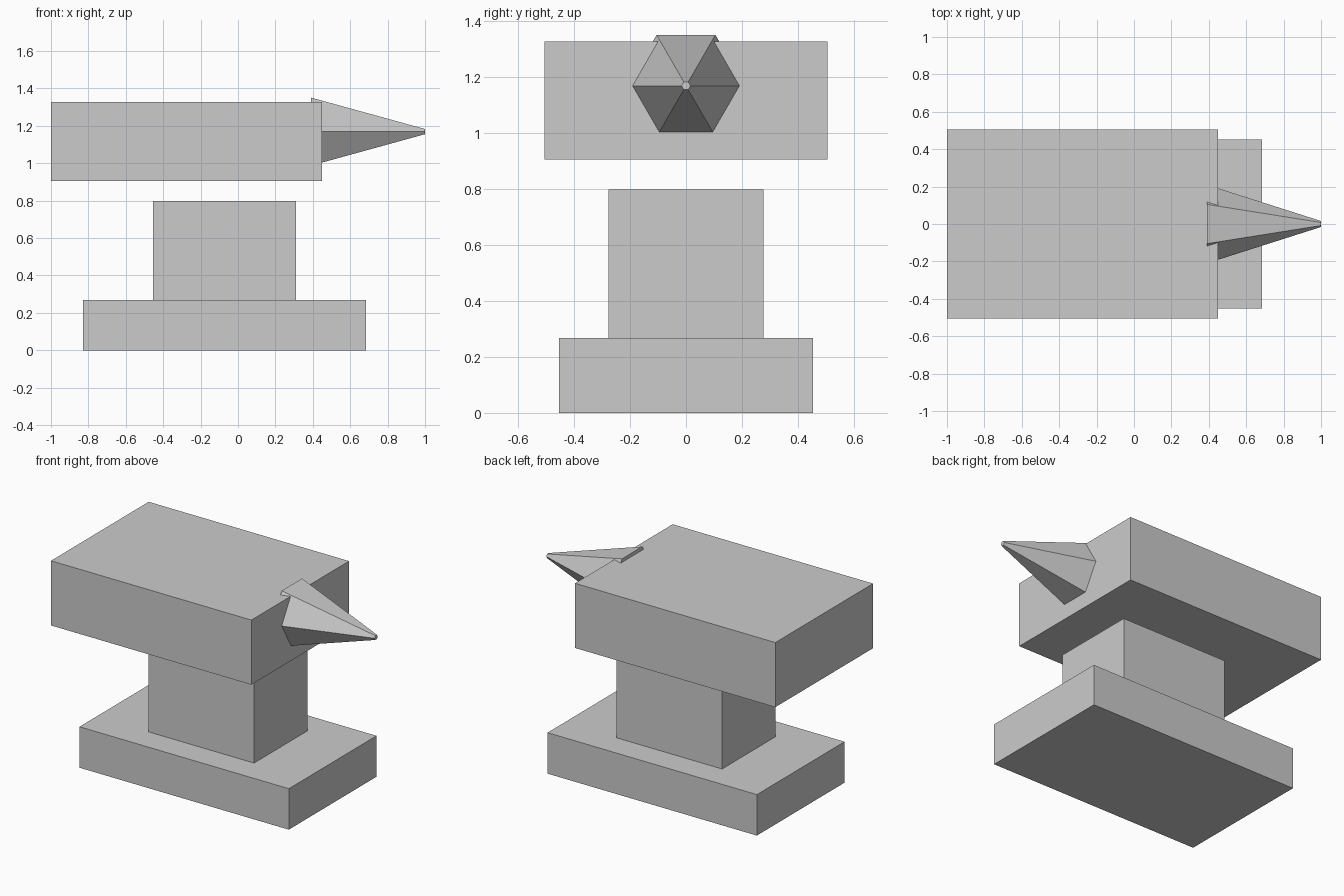
import bpy
import math

if "Cube" in bpy.data.objects:
    bpy.data.objects.remove(bpy.data.objects["Cube"])


def block(name, lo, hi):
    """Box spanning two opposite corners."""
    centre = [(a + b) / 2 for a, b in zip(lo, hi)]
    bpy.ops.mesh.primitive_cube_add(size=1, location=centre)
    ob = bpy.context.object
    ob.name = name
    ob.scale = [b - a for a, b in zip(lo, hi)]
    bpy.ops.object.transform_apply(location=False, rotation=False, scale=True)
    return ob


# Foot, waist and the floating striking block
block("base", (-0.83, -0.453, 0.0), (0.685, 0.453, 0.268))
block("waist", (-0.455, -0.277, 0.268), (0.31, 0.277, 0.798))
block("anvil_body", (-1.0, -0.505, 0.905), (0.45, 0.505, 1.328))

# Six-sided horn pointing along +x, its root sunk into the body
x0, x1 = 0.39, 1.0
bpy.ops.mesh.primitive_cone_add(
    vertices=6, radius1=0.21, radius2=0.016, depth=x1 - x0,
    location=((x0 + x1) / 2, 0, 1.169), rotation=(0, math.pi / 2, 0))
bpy.context.object.name = "horn"
